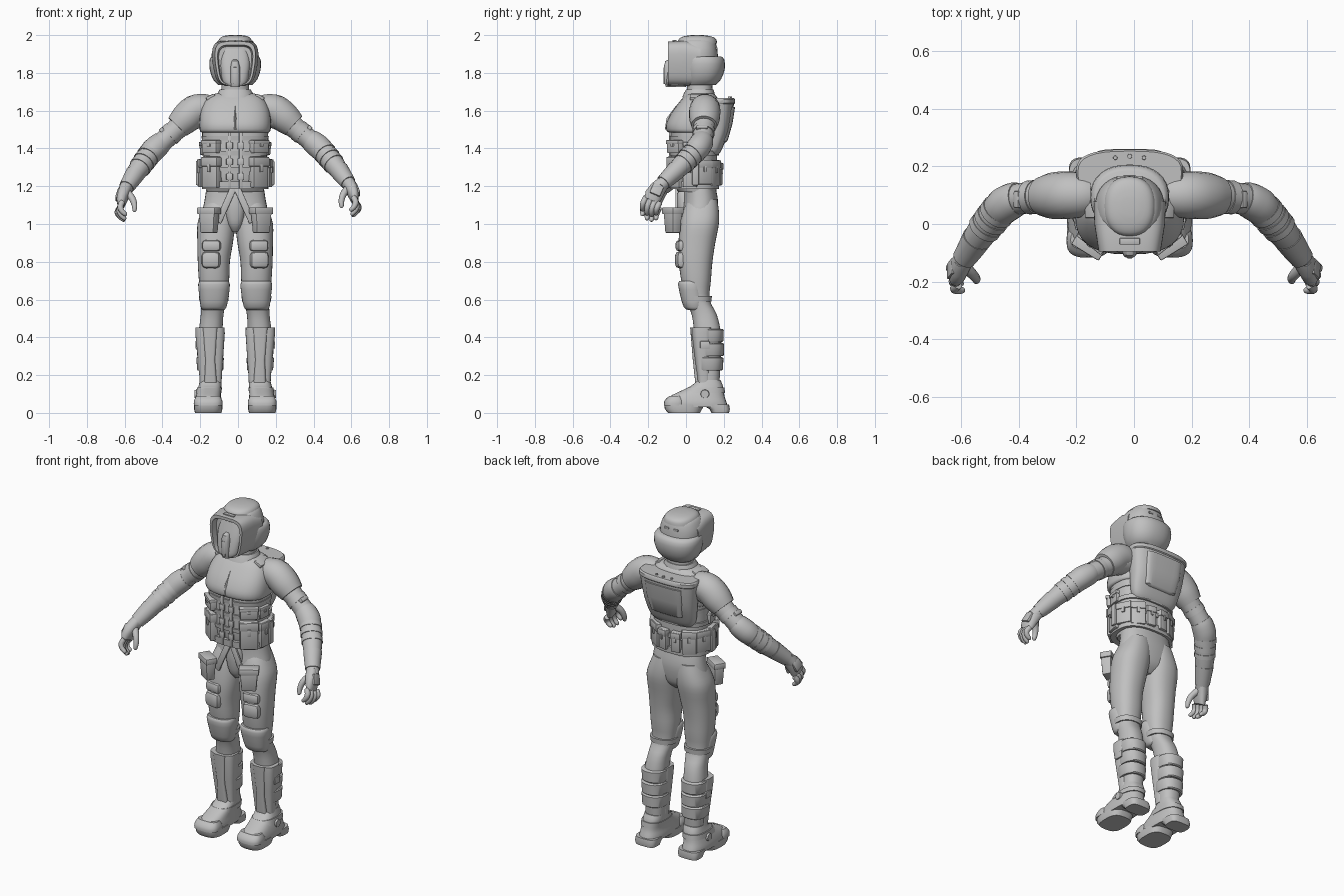
import bpy, bmesh, math
from mathutils import Vector as V, Matrix as M

OFF = M.Translation((-0.015, 0, 0))
GREY = bpy.data.materials.new("armour grey")
GREY.diffuse_color = (0.53, 0.53, 0.53, 1)
FLIP = M.Scale(-1, 4, (1, 0, 0))
SH = V((0.2, 0.1, 1.6))
RAISE = M.Translation(SH) @ M.Rotation(-0.06, 4, 'Y') @ M.Translation(-SH)
MODES = {'one': [('', M())], 'mir': [('left_', M()), ('right_', FLIP)],
         'arm': [('left_', RAISE), ('right_', FLIP)]}


def emit(name, bm, mode, sharp=38):
    for prefix, mat in MODES[mode]:
        b = bm.copy()
        b.transform(OFF @ mat)
        bmesh.ops.recalc_face_normals(b, faces=b.faces[:])
        me = bpy.data.meshes.new(prefix + name)
        b.to_mesh(me)
        b.free()
        me.materials.append(GREY)
        me.shade_smooth()
        me.set_sharp_from_angle(angle=math.radians(sharp))
        bpy.context.collection.objects.link(bpy.data.objects.new(prefix + name, me))
    bm.free()


def refine(rows, k):
    """Catmull-Rom interpolation of number rows."""
    out = []
    for i in range(len(rows) - 1):
        p1, p2 = rows[i], rows[i + 1]
        p0, p3 = rows[max(i - 1, 0)], rows[min(i + 2, len(rows) - 1)]
        for j in range(k):
            t = j / k
            out.append([0.5 * (2 * b + (c - a) * t + (2 * a - 5 * b + 4 * c - d) * t * t
                        + (3 * b - a - 3 * c + d) * t ** 3) for a, b, c, d in zip(p0, p1, p2, p3)])
    return out + [list(rows[-1])]


def skin(name, rings, mode, p=2, n=32, warp=None):
    """Join superellipse rings (centre, u, v) into a capped surface."""
    bm = bmesh.new()
    loops = []
    for c, u, v in rings:
        loop = []
        for i in range(n):
            a = 2 * math.pi * i / n
            s, t = math.cos(a), math.sin(a)
            loop.append(bm.verts.new(c + u * math.copysign(abs(s) ** (2 / p), s)
                                     + v * math.copysign(abs(t) ** (2 / p), t)))
        loops.append(loop)
    for A, B in zip(loops, loops[1:]):
        for i in range(n):
            bm.faces.new((A[i], A[(i + 1) % n], B[(i + 1) % n], B[i]))
    bm.faces.new(loops[0])
    bm.faces.new(loops[-1])
    for v in bm.verts:
        if warp:
            v.co = warp(v.co)
    emit(name, bm, mode)


def stack(name, rows, mode='one', p=2.3, k=3):
    """Horizontal sections: (z, centre x, half width, front y, back y)."""
    skin(name, [(V((cx, (f + b) / 2, z)), V((rx, 0, 0)), V((0, (b - f) / 2, 0)))
                for z, cx, rx, f, b in refine(rows, k)], mode, p)


def tube(name, pts, mode='arm', k=3, n=20):
    """Round sections along a path: (x, y, z, radius)."""
    pts = refine(pts, k)
    cs = [V(q[:3]) for q in pts]
    rings = []
    for i, c in enumerate(cs):
        t = (cs[min(i + 1, len(cs) - 1)] - cs[max(i - 1, 0)]).normalized()
        u = t.cross(V((0.3, 0.8, -0.5))).normalized()
        rings.append((c, u * pts[i][3], t.cross(u) * pts[i][3]))
    skin(name, rings, mode, 2, n)


def box(name, c, size, mode='one', rot=M(), bev=0.006, taper=1.0):
    bm = bmesh.new()
    bmesh.ops.create_cube(bm, size=1)
    for v in bm.verts:
        w = taper if v.co.z < 0 else 1
        v.co = V((v.co.x * size[0] * w, v.co.y * size[1] * w, v.co.z * size[2]))
    bmesh.ops.bevel(bm, geom=bm.edges[:], offset=min(bev, min(size) * 0.4), segments=2,
                    profile=0.5, affect='EDGES')
    bm.transform(M.Translation(c) @ rot)
    emit(name, bm, mode)


def disc(name, c, r, h, axis, mode='one'):
    bm = bmesh.new()
    bmesh.ops.create_cone(bm, cap_ends=True, segments=20, radius1=r, radius2=r * 0.85, depth=h)
    bm.transform(M.Translation(c) @ V((0, 0, 1)).rotation_difference(V(axis)).to_matrix().to_4x4())
    emit(name, bm, mode)


RZ = lambda a: M.Rotation(a, 4, 'Z')

# Helmet: shell, rear band, cap, hooded visor, snout
stack('helmet_shell', [(1.75, 0, .09, -.03, .15), (1.82, 0, .115, -.06, .17), (1.9, 0, .12, -.06, .168),
      (1.95, 0, .105, -.05, .16), (1.975, 0, .085, -.03, .145), (1.985, 0, .05, 0, .11)])
stack('helmet_rear_band', [(1.735, 0, .088, .0, .155), (1.765, 0, .117, -.01, .185), (1.82, 0, .135, -.02, .205),
      (1.87, 0, .135, -.02, .203), (1.888, 0, .122, -.02, .185)], k=2)
stack('helmet_cap', [(1.955, 0, .092, -.045, .165), (1.98, 0, .084, -.037, .158),
      (1.994, 0, .065, -.01, .13), (2.0, 0, .03, .03, .09)])
taper_jaw = lambda c: V((c.x * (1 - .2 * min(1, max(0, (1.87 - c.z) / .135))), c.y, c.z))
skin('visor_hood', [(V((0, y, (a + b) / 2)), V((rx, 0, 0)), V((0, 0, (b - a) / 2))) for y, rx, a, b in
     [(.078, .126, 1.735, 1.95), (.0, .123, 1.732, 1.972), (-.095, .108, 1.735, 1.966),
      (-.095, .094, 1.74, 1.948), (-.06, .088, 1.745, 1.94)]], 'one', 4.5, 48, taper_jaw)
stack('face_plate', [(1.73, 0, .055, -.1, .05), (1.75, 0, .068, -.105, .03), (1.8, 0, .074, -.098, 0),
      (1.86, 0, .078, -.085, 0), (1.93, 0, .065, -.065, 0)], p=2.8)
stack('snout', [(1.725, 0, .024, -.106, 0), (1.75, 0, .028, -.115, 0), (1.83, 0, .026, -.117, 0),
      (1.862, 0, .018, -.11, 0), (1.872, 0, .01, -.09, 0)], p=4, k=1)
box('snout_groove_plate', (0, -.114, 1.785), (.02, .01, .09), bev=.002)
box('brow_plate', (0, -.06, 1.97), (.07, .022, .008), bev=.002)
box('helmet_top_vent', (.03, .16, 1.93), (.03, .014, .012), 'mir', bev=.003)

# Neck, torso and chest armour
stack('neck', [(1.64, 0, .085, -.01, .15), (1.7, 0, .075, .005, .14), (1.77, 0, .07, .0, .14)])
stack('collar', [(1.67, 0, .1, -.02, .155), (1.69, 0, .095, -.012, .152), (1.712, 0, .082, 0, .145)], k=1)
stack('vest', [(1.17, 0, .15, -.04, .16), (1.24, 0, .162, -.075, .165), (1.4, 0, .17, -.08, .165),
      (1.52, 0, .178, -.08, .17)], p=2.6)
stack('chest_plate', [(1.485, 0, .178, -.09, .172), (1.495, 0, .187, -.103, .178), (1.53, 0, .19, -.104, .182),
      (1.58, 0, .186, -.082, .182), (1.63, 0, .172, -.048, .178), (1.67, 0, .145, -.015, .165),
      (1.692, 0, .1, .01, .145)], p=2.6)
stack('chest_ridge', [(1.5, 0, .013, -.112, 0), (1.56, 0, .01, -.103, 0), (1.625, 0, .003, -.054, 0)], p=2, k=1)
box('shoulder_strap', (.13, .07, 1.672), (.05, .1, .02), 'mir', M.Rotation(.45, 4, 'Y'))

# Backpack
stack('backpack', [(1.365, 0, .12, .1, .17), (1.385, 0, .14, .1, .185), (1.43, 0, .155, .1, .205),
      (1.5, 0, .165, .1, .232), (1.58, 0, .175, .1, .247), (1.64, 0, .182, .1, .254)], p=2.8)
stack('backpack_rim', [(1.635, 0, .182, .1, .254), (1.64, 0, .186, .1, .259), (1.66, 0, .186, .1, .259),
      (1.668, 0, .18, .1, .253)], p=2.8, k=1)
stack('backpack_panel', [(1.43, 0, .08, .15, .207), (1.44, 0, .105, .15, .22), (1.53, 0, .12, .15, .246),
      (1.62, 0, .125, .15, .26)], p=5, k=1)
disc('pack_button', (0, .235, 1.668), .009, .012, (0, 0, 1))
disc('pack_dial', (.05, .23, 1.668), .008, .012, (0, 0, 1), 'mir')

# Belt, webbing straps and pouches set around the waist
for i, z in enumerate((1.205, 1.29, 1.375, 1.455)):
    h = .02 if i == 0 else .012
    stack('waist_strap_%d' % i, [(z - h, 0, .176, -.085, .175), (z + h, 0, .178, -.088, .177)], k=1, p=2.6)
for i, (a, z, w, h, d) in enumerate([
        (.8, 1.275, .1, .165, .055), (.8, 1.41, .1, .07, .06), (1.42, 1.27, .075, .15, .05),
        (1.42, 1.4, .07, .07, .03), (1.95, 1.275, .085, .13, .045), (2.45, 1.27, .08, .14, .04),
        (2.9, 1.265, .055, .12, .04)]):
    q = (.168 * math.sin(a), .043 - .13 * math.cos(a), z)
    r = RZ(math.atan2(.13 * math.sin(a), .168 * math.cos(a)))
    box('waist_pouch_%d' % i, q, (w, d, h), 'mir', r)
    box('pouch_lid_%d' % i, (q[0], q[1], z + h * .33), (w + .006, d + .01, h * .3), 'mir', r, .004)
    box('pouch_clip_%d' % i, (q[0], q[1], z + h * .12), (w * .2, d + .016, h * .25), 'mir', r, .003)
for z in (1.25, 1.33, 1.415):
    box('front_buckle', (.03, -.088, z), (.035, .014, .035), 'mir', bev=.003)
box('front_webbing', (.03, -.084, 1.34), (.018, .012, .3), 'mir', bev=.003)
box('side_clip', (.2, .05, 1.27), (.016, .035, .13), 'mir')

# Pelvis, crotch guard, hip straps
stack('pelvis', [(.95, 0, .05, .03, .11), (.99, 0, .13, .0, .15), (1.05, 0, .172, -.018, .166),
      (1.12, 0, .163, -.012, .17), (1.2, 0, .15, -.01, .155)])
stack('crotch_guard', [(.96, 0, .018, .0, .06), (1.0, 0, .04, -.03, .06), (1.08, 0, .055, -.045, .06),
      (1.15, 0, .045, -.045, .06), (1.19, 0, .02, -.04, .06)])
box('hip_strap', (.05, -.05, 1.1), (.035, .012, .2), 'mir', M.Rotation(-.42, 4, 'Y'), .003)

# Legs with thigh pouches, pads and knee guards
stack('leg', [(1.13, .078, .07, .01, .165), (1.07, .088, .088, -.015, .174), (1.0, .1, .1, -.03, .174),
      (.9, .106, .094, -.04, .155), (.8, .113, .085, -.038, .14), (.7, .112, .08, -.025, .132),
      (.6, .113, .068, 0, .125), (.52, .122, .06, .03, .163), (.42, .13, .063, .045, .185),
      (.3, .129, .06, .06, .185), (.13, .129, .053, .07, .175)], 'mir')
box('thigh_pouch', (.138, -.07, 1.015), (.1, .06, .125), 'mir', RZ(.55), .006, .8)
box('thigh_pouch_lid', (.138, -.07, 1.07), (.112, .068, .035), 'mir', RZ(.55), .005)
box('thigh_pad_upper', (.125, -.028, .885), (.1, .045, .06), 'mir', RZ(.15), .018)
box('thigh_pad_lower', (.127, -.025, .81), (.1, .06, .09), 'mir', RZ(.15), .024)
stack('knee_guard', [(.545, .115, .055, .01, .09), (.56, .114, .068, -.012, .1), (.62, .112, .078, -.03, .1),
      (.68, .112, .084, -.042, .09), (.698, .112, .075, -.035, .08)], 'mir', k=2)
stack('knee_strap', [(.59, .113, .076, -.01, .135), (.62, .113, .08, -.015, .137)], 'mir', k=1)

# Shin guards with calf bands
stack('shin_guard', [(.16, .13, .058, .062, .13), (.2, .13, .06, .058, .13), (.3, .131, .068, .045, .13),
      (.42, .133, .078, .03, .14), (.452, .133, .077, .03, .14)], 'mir', p=3.2, k=1)
stack('shin_ridge', [(.15, .13, .034, .05, .12), (.28, .132, .026, .036, .12), (.452, .133, .042, .022, .12)],
      'mir', p=5, k=1)
for i, (z, b) in enumerate([(.41, .2), (.335, .202), (.26, .198)]):
    stack('calf_band_%d' % i, [(z - .035, .132, .066, .055, b - .008), (z - .03, .132, .069, .05, b - .002),
          (z + .03, .133, .073, .045, b), (z + .035, .133, .068, .05, b - .008)], 'mir', k=1)
box('shin_buckle', (.203, .1, .36), (.016, .05, .04), 'mir', bev=.004)

# Boots with heel and fore sole
stack('boot', [(.03, .143, .072, -.112, .222), (.055, .143, .073, -.115, .215), (.085, .142, .068, -.09, .205),
      (.115, .138, .063, -.03, .2), (.145, .133, .06, .03, .195), (.175, .13, .056, .06, .182)], 'mir', p=2.6)
stack('fore_sole', [(0, .143, .07, -.095, .075), (.02, .143, .075, -.112, .085), (.045, .143, .075, -.115, .1)],
      'mir', p=3, k=1)
stack('heel_sole', [(0, .143, .064, .135, .228), (.02, .143, .068, .125, .232), (.045, .143, .068, .08, .228)],
      'mir', p=3.5, k=1)
stack('toe_cap', [(.04, .143, .076, -.117, .0), (.065, .143, .075, -.114, .0), (.09, .143, .062, -.088, -.02)],
      'mir', p=2.8, k=2)
stack('ankle_strap', [(.105, .14, .067, -.025, .207), (.135, .136, .066, .01, .203)], 'mir', p=2.6, k=1)
disc('ankle_rivet', (.205, .1, .1), .025, .02, (1, 0, 0), 'mir')

# Arms with shoulder shells, bands and elbow guards
tube('arm', [(.14, .1, 1.6, .07), (.25, .1, 1.55, .064), (.335, .093, 1.48, .055), (.4, .082, 1.42, .055),
     (.455, .045, 1.365, .059), (.515, -.03, 1.285, .053), (.568, -.11, 1.205, .038), (.59, -.14, 1.17, .034)])
tube('shoulder_shell', [(.135, .1, 1.615, .068), (.165, .1, 1.613, .077), (.215, .1, 1.6, .083),
     (.265, .098, 1.555, .081), (.305, .096, 1.515, .068)])
tube('upper_arm_band', [(.325, .094, 1.49, .059), (.35, .092, 1.467, .059)], k=1)
box('arm_box', (.375, .085, 1.485), (.025, .06, .06), 'arm', M.Rotation(.8, 4, 'Y'))
tube('elbow_guard', [(.385, .088, 1.435, .057), (.405, .082, 1.418, .062), (.435, .065, 1.39, .064),
     (.455, .045, 1.365, .06)])
for i, (x, y, z, r) in enumerate([(.46, .04, 1.36, .062), (.48, .015, 1.333, .061), (.5, -.01, 1.305, .059)]):
    tube('forearm_band_%d' % i, [(x - .007, y + .01, z + .01, r), (x + .005, y - .006, z - .006, r)], k=1)
tube('wrist_cuff', [(.53, -.05, 1.265, .052), (.555, -.09, 1.225, .046), (.575, -.12, 1.195, .041)], k=1)

# Gloved hands: palm, back plate, curled fingers, thumb
skin('palm', [(V(c), V((a, -a * .2, 0)), V((0, b * .85, -b * .4))) for c, a, b in
     [((.572, -.115, 1.205), .036, .036), ((.588, -.145, 1.17), .036, .045), ((.598, -.17, 1.13), .03, .05),
      ((.603, -.18, 1.1), .02, .045)]], 'arm', 2.4, 20)
box('hand_plate', (.618, -.155, 1.155), (.02, .06, .06), 'arm', M.Rotation(-.4, 4, 'X') @ M.Rotation(-.3, 4, 'Y'))
for i in range(4):
    x, y, z = .592 + .005 * i, -.212 + .024 * i, 1.118 - .011 * i
    s = (.9, 1.05, 1, .75)[i]
    tube('finger_%d' % i, [(x + .004, y, z, .015), (x + .016, y - .012, z - .028 * s, .016),
         (x + .008, y - .018, z - .055 * s, .014), (x - .012, y - .018, z - .075 * s, .011),
         (x - .018, y - .017, z - .08 * s, .004)], n=12)
tube('thumb', [(.57, -.15, 1.165, .02), (.545, -.175, 1.135, .018), (.533, -.19, 1.1, .015),
     (.533, -.198, 1.072, .011), (.535, -.199, 1.064, .004)], n=12)
